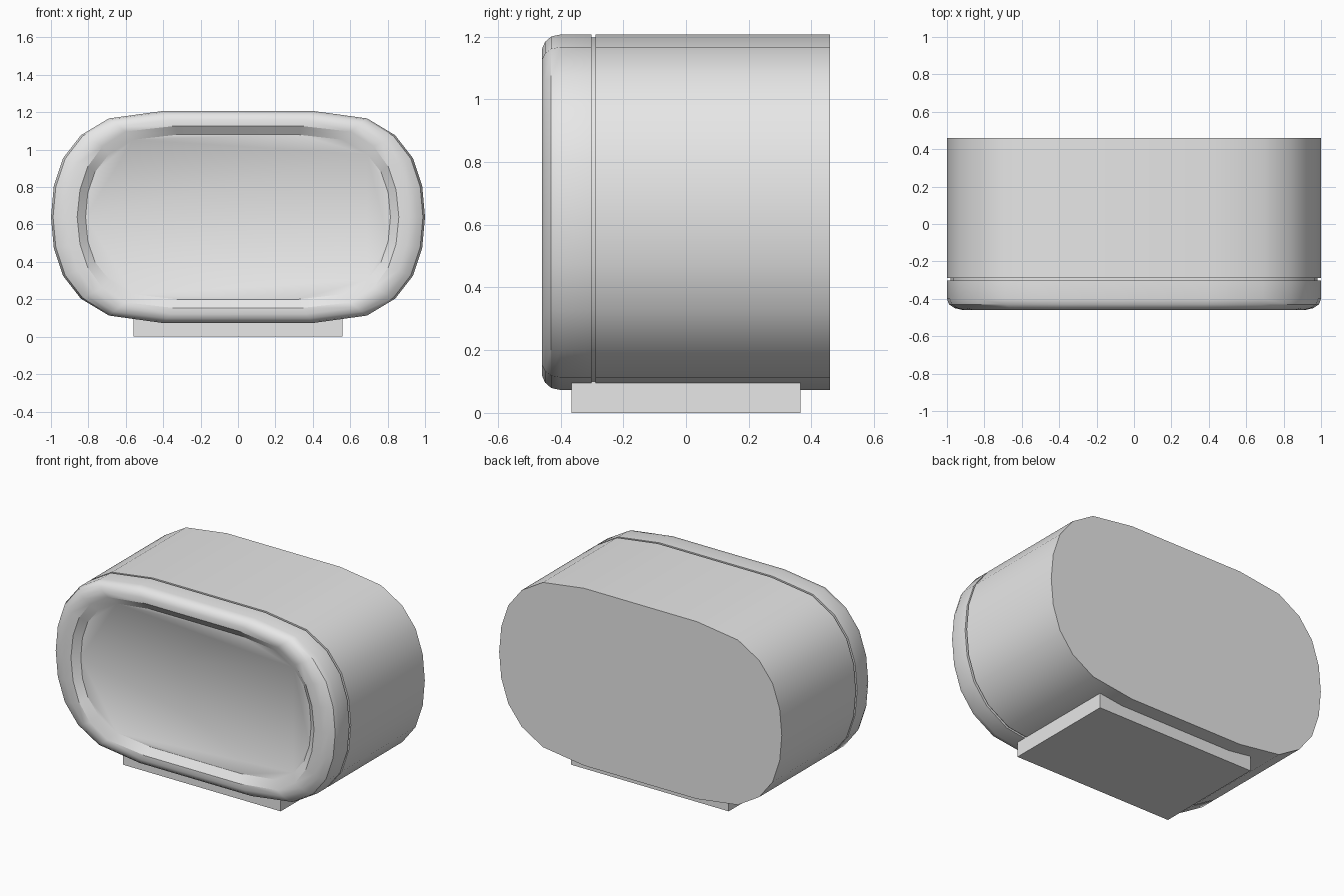
import bpy, bmesh
from math import radians

cube = bpy.data.objects.get("Cube")
if cube:
    bpy.data.objects.remove(cube, do_unlink=True)

grey = bpy.data.materials.new("light grey")
grey.use_nodes = True
grey.diffuse_color = (0.8, 0.8, 0.8, 1)
grey.node_tree.nodes["Principled BSDF"].inputs["Base Color"].default_value = (0.8, 0.8, 0.8, 1)

MID_Z = 0.64
# Quarter outlines from the side middle to the flat top: casing, opening, panel
OUTER = [(1, 0), (0.985, 0.165), (0.935, 0.315), (0.84, 0.437), (0.69, 0.527), (0.40, 0.567)]
OPENING = [(0.86, 0), (0.845, 0.145), (0.803, 0.27), (0.725, 0.378), (0.60, 0.457), (0.335, 0.487)]
PANEL = [(0.815, 0), (0.803, 0.13), (0.765, 0.24), (0.69, 0.335), (0.56, 0.413), (0.325, 0.44)]


def blend(a, b, t):
    return [(p[0] + (q[0] - p[0]) * t, p[1] + (q[1] - p[1]) * t) for p, q in zip(a, b)]


def full_loop(quarter):
    """Mirror a quarter outline into a closed loop."""
    top = quarter + [(-x, z) for x, z in reversed(quarter)]
    return top + [(x, -z) for x, z in reversed(top[1:-1])]


def finish(name, bm):
    bmesh.ops.recalc_face_normals(bm, faces=bm.faces)
    mesh = bpy.data.meshes.new(name)
    bm.to_mesh(mesh)
    bm.free()
    mesh.materials.append(grey)
    obj = bpy.data.objects.new(name, mesh)
    bpy.context.collection.objects.link(obj)
    return obj


def loft(name, rings):
    """Skin (y, quarter outline) rings from front to back, capping both ends."""
    bm = bmesh.new()
    loops = [[bm.verts.new((x, y, MID_Z + z)) for x, z in full_loop(q)] for y, q in rings]
    for a, b in zip(loops, loops[1:]):
        for i in range(len(a)):
            j = (i + 1) % len(a)
            bm.faces.new((a[i], a[j], b[j], b[i]))
    bm.faces.new(loops[0])
    bm.faces.new(loops[-1])
    obj = finish(name, bm)
    bpy.ops.object.select_all(action="DESELECT")
    obj.select_set(True)
    bpy.context.view_layer.objects.active = obj
    bpy.ops.object.shade_smooth_by_angle(angle=radians(32))
    return obj


# Casing: recessed panel, rounded rim, seam groove, body and flat back
groove = blend(OUTER, OPENING, 0.13)
rim = [(y, blend(OUTER, OPENING, t)) for y, t in
       ((-0.46, 1), (-0.46, 0.6), (-0.45, 0.3), (-0.43, 0.08), (-0.40, 0))]
loft("casing", [(-0.425, PANEL)] + rim + [
    (-0.302, OUTER), (-0.302, groove), (-0.288, groove), (-0.288, OUTER), (0.46, OUTER)])

# Base plate
bm = bmesh.new()
bmesh.ops.create_cube(bm, size=1)
bmesh.ops.scale(bm, vec=(1.116, 0.73, 0.1), verts=bm.verts)
bmesh.ops.translate(bm, vec=(0, 0, 0.05), verts=bm.verts)
finish("base_plate", bm)
